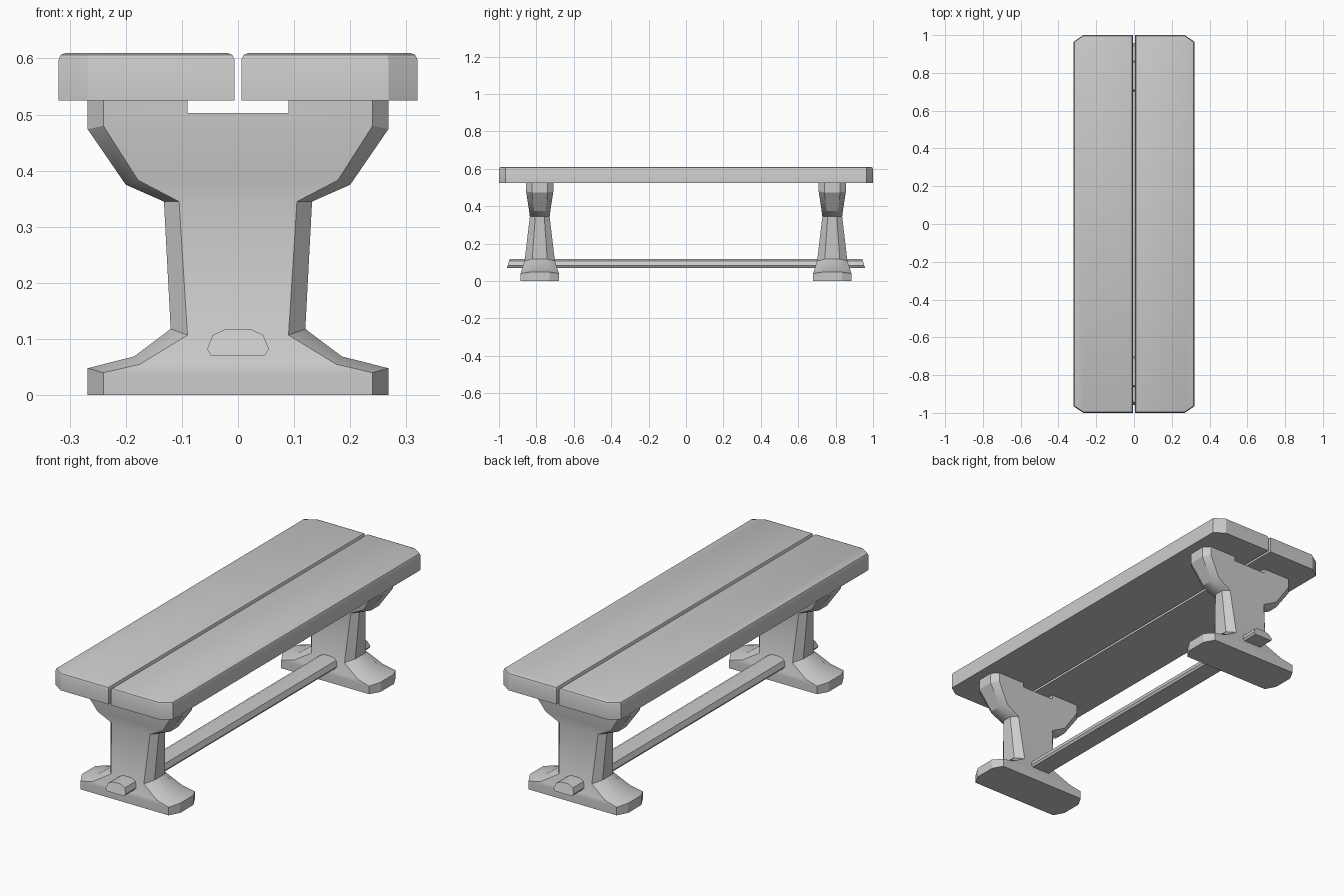
import bpy, bmesh

if "Cube" in bpy.data.objects:
    bpy.data.objects.remove(bpy.data.objects["Cube"])


def finish(name, bm, angle=0.5):
    bmesh.ops.recalc_face_normals(bm, faces=bm.faces[:])
    mesh = bpy.data.meshes.new(name)
    bm.to_mesh(mesh)
    bm.free()
    ob = bpy.data.objects.new(name, mesh)
    bpy.context.collection.objects.link(ob)
    bpy.ops.object.select_all(action='DESELECT')
    bpy.context.view_layer.objects.active = ob
    ob.select_set(True)
    bpy.ops.object.shade_smooth_by_angle(angle=angle)
    return ob


def loft(rings):
    bm = bmesh.new()
    loops = [[bm.verts.new(p) for p in ring] for ring in rings]
    n = len(loops[0])
    for a, b in zip(loops, loops[1:]):
        for i in range(n):
            j = (i + 1) % n
            bm.faces.new((a[i], a[j], b[j], b[i]))
    bm.faces.new(loops[0])
    bm.faces.new(loops[-1])
    return bm


# Seat planks: outer corners clipped, top edges rounded
def plank(name, s):
    outline = [(0.006, -1), (0.268, -1), (0.32, -0.965),
               (0.32, 0.965), (0.268, 1), (0.006, 1)]
    bm = loft([[(s * x, y, z) for x, y in outline] for z in (0.525, 0.61)])
    top = [e for e in bm.edges if all(v.co.z > 0.6 for v in e.verts)]
    bmesh.ops.bevel(bm, geom=top, offset=0.013, segments=2,
                    profile=0.5, affect='EDGES')
    finish(name, bm)


plank("seat_plank_left", -1)
plank("seat_plank_right", 1)

# Trestle leg sections: face half width, face z, face half depth,
# side half width, side z, side half depth
SECTIONS = [
    (0.240, 0.000, 0.1025, 0.268, 0.000, 0.052),
    (0.240, 0.040, 0.1025, 0.268, 0.048, 0.052),
    (0.175, 0.055, 0.098, 0.185, 0.069, 0.050),
    (0.090, 0.107, 0.081, 0.120, 0.118, 0.040),
    (0.105, 0.345, 0.053, 0.132, 0.345, 0.024),
    (0.178, 0.383, 0.058, 0.200, 0.375, 0.030),
    (0.240, 0.480, 0.073, 0.268, 0.474, 0.042),
    (0.240, 0.527, 0.073, 0.268, 0.527, 0.042),
]


def leg(name, yc):
    rings = []
    for xf, zf, yf, xs, zs, ys in SECTIONS:
        rings.append([(-xf, yc - yf, zf), (xf, yc - yf, zf),
                      (xs, yc - ys, zs), (xs, yc + ys, zs),
                      (xf, yc + yf, zf), (-xf, yc + yf, zf),
                      (-xs, yc + ys, zs), (-xs, yc - ys, zs)])
    ob = finish(name, loft(rings))
    # Notch under the gap between the planks
    bpy.ops.mesh.primitive_cube_add(size=1, location=(0, yc, 0.553))
    cutter = bpy.context.object
    cutter.name = name + "_notch_cutter"
    cutter.scale = (0.18, 0.4, 0.1)
    cutter.hide_render = True
    cutter.hide_set(True)
    mod = ob.modifiers.new("notch", 'BOOLEAN')
    mod.operation = 'DIFFERENCE'
    mod.solver = 'EXACT'
    mod.object = cutter
    bpy.context.view_layer.objects.active = ob
    bpy.ops.object.modifier_apply(modifier=mod.name)
    bpy.data.objects.remove(cutter)


leg("front_leg", -0.782)
leg("back_leg", 0.782)

# Stretcher beam through both legs, ends slanting inward toward the top
half = [(0.048, 0.071), (0.055, 0.082), (0.045, 0.107), (0.022, 0.118)]
section = half + [(-x, z) for x, z in reversed(half)]
rings = [[(x, s * (0.957 - (z - 0.071) * 0.3), z) for x, z in section]
         for s in (-1, 1)]
finish("stretcher", loft(rings), 0.3)
